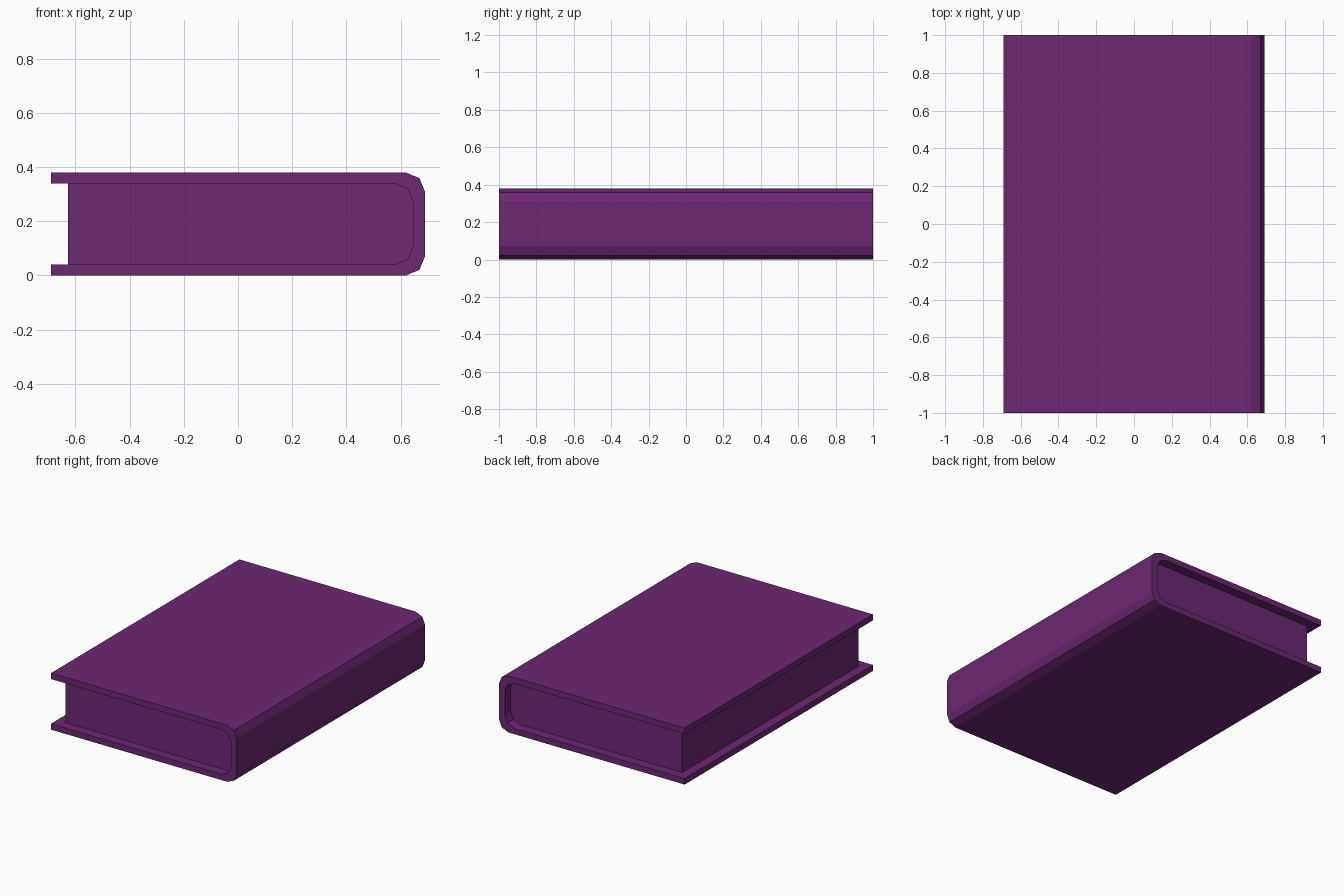
import bpy, bmesh

if "Cube" in bpy.data.objects:
    bpy.data.objects.remove(bpy.data.objects["Cube"])

purple = bpy.data.materials.new("purple")
purple.diffuse_color = (0.15, 0.02, 0.17, 1)
purple.use_nodes = True
purple.node_tree.nodes["Principled BSDF"].inputs["Base Color"].default_value = purple.diffuse_color

HEIGHT = 0.38


def extrude_profile(name, profile, half_length):
    """Extrude an x-z profile symmetrically along y."""
    bm = bmesh.new()
    face = bm.faces.new([bm.verts.new((x, -half_length, z)) for x, z in profile])
    extruded = bmesh.ops.extrude_face_region(bm, geom=[face], use_keep_orig=True)["geom"]
    verts = [v for v in extruded if isinstance(v, bmesh.types.BMVert)]
    bmesh.ops.translate(bm, verts=verts, vec=(0, 2 * half_length, 0))
    bmesh.ops.recalc_face_normals(bm, faces=bm.faces)
    mesh = bpy.data.meshes.new(name)
    bm.to_mesh(mesh)
    bm.free()
    mesh.materials.append(purple)
    obj = bpy.data.objects.new(name, mesh)
    bpy.context.collection.objects.link(obj)
    return obj


def mirrored(lower):
    """Add the upper half of a profile by mirroring about mid height."""
    return lower + [(x, HEIGHT - z) for x, z in reversed(lower)]


# Cover: two boards joined by a chamfered spine
outer = mirrored([(-0.69, 0), (0.62, 0), (0.67, 0.021), (0.69, 0.07)])
inner = mirrored([(-0.69, 0.04), (0.579, 0.04), (0.627, 0.061), (0.647, 0.108)])
extrude_profile("cover", outer + inner[::-1], 1.0)

# Page block, set back from the cover edges and following the spine
pages = mirrored([(-0.628, 0.04), (0.579, 0.04), (0.627, 0.061), (0.647, 0.108)])
extrude_profile("pages", pages, 0.9375)
